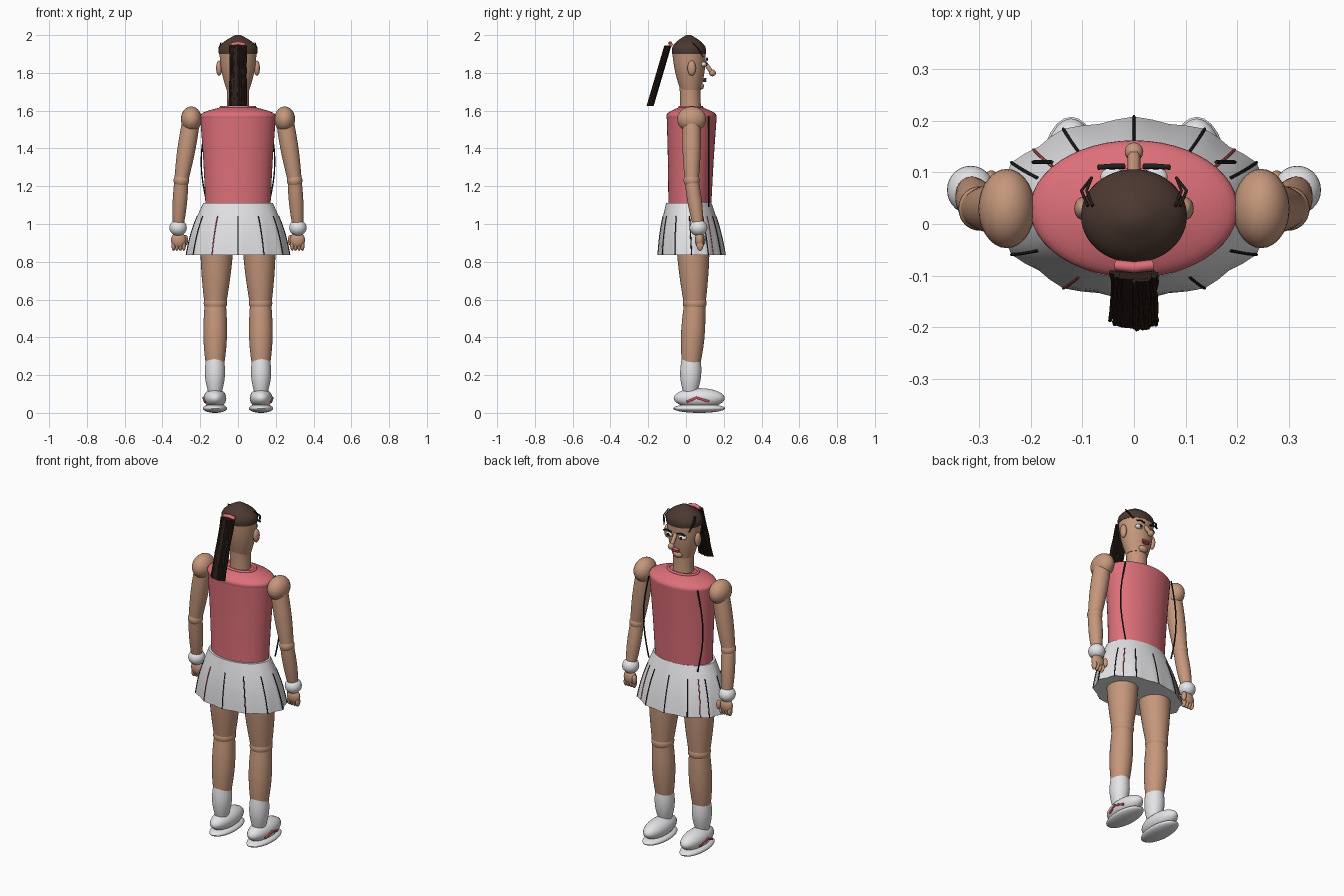
import bpy, bmesh, random
from math import sin, cos, pi, radians
from mathutils import Vector

cube = bpy.data.objects.get("Cube")
if cube:
    bpy.data.objects.remove(cube)
random.seed(4)


def material(name, *rgb):
    mat = bpy.data.materials.new(name)
    mat.use_nodes = True
    mat.diffuse_color = (*rgb, 1)
    mat.node_tree.nodes["Principled BSDF"].inputs["Base Color"].default_value = mat.diffuse_color
    return mat


skin = material("skin", .56, .31, .2)
pink = material("coral pink", .72, .16, .19)
white = material("white", .8, .8, .82)
brown = material("hair brown", .07, .04, .03)
dark = material("dark strands", .025, .014, .01)
black = material("black", .015, .015, .015)
red = material("red trim", .55, .07, .08)


def finish(name, bm, mat):
    bmesh.ops.recalc_face_normals(bm, faces=bm.faces)
    mesh = bpy.data.meshes.new(name)
    bm.to_mesh(mesh)
    bm.free()
    mesh.materials.append(mat)
    for polygon in mesh.polygons:
        polygon.use_smooth = True
    mesh.set_sharp_from_angle(angle=radians(50))
    bpy.context.collection.objects.link(bpy.data.objects.new(name, mesh))


def limb(name, mat, start, end, radius, end_radius, bulge=0, depth=1, ripple=0):
    """Tapered, bulging body of level ellipses; returns its surface as a function."""
    start, end = Vector(start), Vector(end)
    sides, steps = 48, 8

    def surface(t, angle):
        r = radius + (end_radius - radius) * t + bulge * sin(pi * t)
        r *= 1 + ripple * t * cos(12 * angle)
        return start.lerp(end, t) + Vector((r * cos(angle), r * depth * sin(angle), 0))

    bm = bmesh.new()
    rings = [[bm.verts.new(surface(k / steps, 2 * pi * i / sides)) for i in range(sides)]
             for k in range(steps + 1)]
    for low, high in zip(rings, rings[1:]):
        for i in range(sides):
            bm.faces.new((low[i - 1], low[i], high[i], high[i - 1]))
    bm.faces.new(rings[0])
    bm.faces.new(rings[-1])
    finish(name, bm, mat)
    return surface


def ball(name, mat, location, size):
    bm = bmesh.new()
    bmesh.ops.create_uvsphere(bm, u_segments=28, v_segments=14, radius=1)
    bmesh.ops.scale(bm, vec=size, verts=bm.verts)
    bmesh.ops.translate(bm, vec=location, verts=bm.verts)
    finish(name, bm, mat)


def cords(name, mat, thickness, paths, closed=False):
    curve = bpy.data.curves.new(name, "CURVE")
    curve.dimensions = "3D"
    curve.bevel_depth = thickness
    curve.bevel_resolution = 1
    curve.use_fill_caps = True
    for path in paths:
        spline = curve.splines.new("POLY")
        spline.points.add(len(path) - 1)
        spline.use_cyclic_u = closed
        for point, position in zip(spline.points, path):
            point.co = (*position, 1)
    curve.materials.append(mat)
    bpy.context.collection.objects.link(bpy.data.objects.new(name, curve))


# Head, neck and hair cap
limb("neck", skin, (0, .025, 1.58), (0, .02, 1.76), .06, .06, -.003, .95)
limb("head", skin, (0, .024, 1.71), (0, .016, 1.905), .06, .098, .008, .9)
limb("hair_cap", brown, (0, .016, 1.9), (0, .014, 2), .101, .015, .033, .88)

# Face
cords("nose_bridge", skin, .013, [[(0, .095, 1.86), (0, .135, 1.805)]])
ball("nose_tip", skin, (0, .14, 1.8), (.018, .018, .018))
ball("chin", skin, (0, .075, 1.73), (.03, .02, .02))
ball("upper_lip", pink, (0, .1, 1.768), (.028, .01, .006))
ball("lower_lip", red, (0, .098, 1.757), (.024, .01, .006))

# Ponytail bundle with its band
cords("hair_band", pink, .011, [[(-.036, -.08, 1.95), (0, -.084, 1.957), (.036, -.08, 1.95)]])
root, tip = Vector((0, -.096, 1.945)), Vector((0, -.19, 1.625))
limb("ponytail_core", dark, root, tip, .04, .042, 0, .3)
strands = []
for i in range(70):
    angle, spread = random.uniform(0, 2 * pi), random.uniform(.6, 1)
    offset = Vector((.046 * cos(angle), .015 * sin(angle), 0)) * spread
    strands.append([root.lerp(tip, t / 5) + offset + Vector((random.uniform(-.004, .004), 0, 0))
                    for t in range(6)])
cords("ponytail_strands", dark, .004, strands)

# Sleeveless top: trunk, sloping shoulders and neckline
limb("top_trunk", pink, (0, .02, 1.09), (0, .03, 1.56), .172, .2, -.003, .66)
yoke = limb("top_shoulders", pink, (0, .03, 1.56), (0, .025, 1.618), .2, .09, .04, .66)
cords("neckline", pink, .008, [[yoke(1, i * pi / 16) for i in range(32)]], True)

# Pleated skirt with thin fold lines
skirt = limb("skirt", white, (0, .015, 1.11), (0, .03, .837), .185, .268, .012, .65, .025)


def fold(degrees):
    return [skirt(t / 8, radians(degrees)) for t in range(2, 9)]


cords("skirt_folds", black, .003, [fold(30 * i) for i in range(12) if i != 8])
cords("skirt_red_folds", red, .003, [fold(degrees) for degrees in (42, 138, 240)])

for s, side in ((1, "left_"), (-1, "right_")):
    # Ear, eye, brow and loose wisps
    ball(side + "ear", skin, (s * .1, .03, 1.825), (.016, .022, .04))
    ball(side + "eye", white, (s * .042, .092, 1.845), (.023, .018, .013))
    ball(side + "pupil", black, (s * .042, .107, 1.845), (.009, .006, .009))
    cords(side + "eyebrow", black, .005,
          [[(s * .018, .112, 1.868), (s * .045, .112, 1.876), (s * .07, .11, 1.868)]])
    cords(side + "wisps", dark, .003,
          [[(s * x, .035, 1.96), (s * (x + .012), .065, 1.93), (s * .082, .09, 1.885)]
           for x in (.08, .09)])

    # Cord hanging down the side of the top
    cords(side + "cord", black, .004,
          [[(s * (.16 + .035 * sin(pi * t / 8)), .12, 1.57 - .06 * t) for t in range(9)]])

    # Arm
    shoulder, elbow, wrist = (s * .247, .03, 1.555), (s * .3, .03, 1.23), (s * .317, .066, .98)
    ball(side + "shoulder", skin, shoulder, (.055, .077, .067))
    limb(side + "upper_arm", skin, shoulder, elbow, .047, .037, .006)
    ball(side + "elbow", skin, elbow, (.041, .043, .04))
    limb(side + "forearm", skin, elbow, wrist, .037, .027, .006)
    ball(side + "wristband", white, wrist, (.046, .047, .043))

    # Hand
    ball(side + "palm", skin, (s * .315, .072, .915), (.04, .025, .042))
    ball(side + "thumb", skin, (s * .277, .088, .915), (.013, .016, .028))
    for i in range(4):
        ball(f"{side}finger_{i + 1}", skin, (s * (.287 + .018 * i), .074, .886), (.011, .018, .028))

    # Leg
    hip, knee, ankle = (s * .11, .035, .95), (s * .12, .046, .58), (s * .122, .024, .2)
    limb(side + "thigh", skin, hip, knee, .09, .058, .006)
    ball(side + "knee", skin, knee, (.062, .063, .05))
    limb(side + "calf", skin, knee, ankle, .056, .04, .014)
    limb(side + "sock", white, (s * .122, .027, .285), (s * .122, .022, .1), .048, .033, .012, 1.05)

    # Shoe with sole and side chevron
    ball(side + "shoe", white, (s * .122, .07, .078), (.06, .135, .053))
    ball(side + "sole", white, (s * .122, .07, .024), (.064, .138, .024))
    cords(side + "chevron", red, .007,
          [[(s * .175, .005, .058), (s * .182, .055, .08), (s * .174, .122, .06)]])
